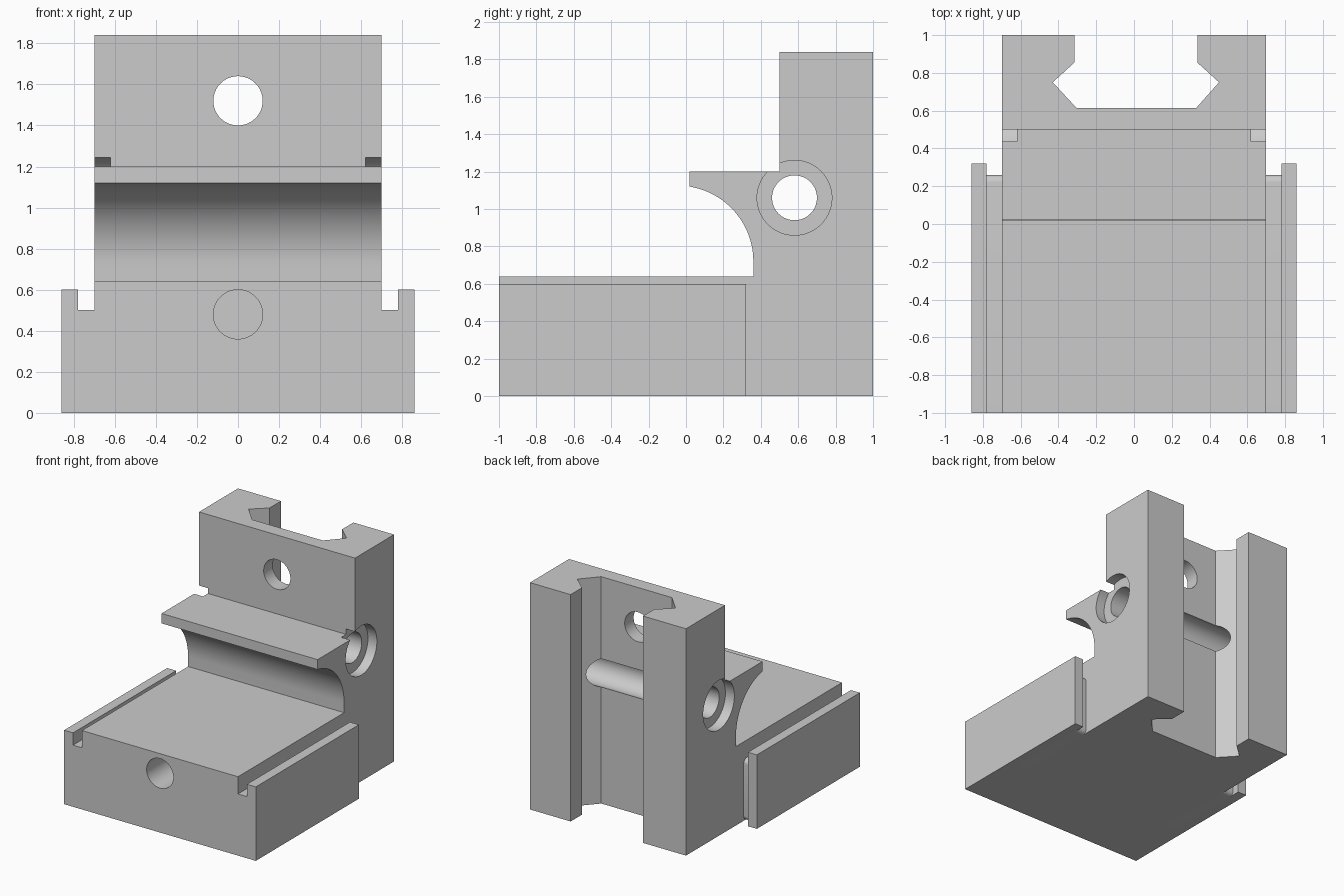
import bpy, bmesh, math
from math import sin, cos, pi

cube = bpy.data.objects.get("Cube")
if cube:
    bpy.data.objects.remove(cube, do_unlink=True)

grey = bpy.data.materials.new("plain_grey")
grey.use_nodes = True
grey.diffuse_color = (0.6, 0.6, 0.6, 1)
grey.node_tree.nodes["Principled BSDF"].inputs["Base Color"].default_value = (0.6, 0.6, 0.6, 1)


def arc(cx, cy, r, start, end, n):
    """Points along an arc, angles in degrees."""
    angles = [math.radians(start + (end - start) * i / n) for i in range(n + 1)]
    return [(cx + r * cos(a), cy + r * sin(a)) for a in angles]


def prism(name, outline, axis, low, high):
    """Extrude a closed outline along an axis; the outline uses the other two axes in order."""
    def place(p, d):
        co = list(p)
        co.insert("xyz".index(axis), d)
        return co
    bm = bmesh.new()
    face = bm.faces.new([bm.verts.new(place(p, low)) for p in outline])
    grown = bmesh.ops.extrude_face_region(bm, geom=[face])["geom"]
    offset = place((0, 0), high - low)
    bmesh.ops.translate(bm, vec=offset, verts=[v for v in grown if isinstance(v, bmesh.types.BMVert)])
    bmesh.ops.recalc_face_normals(bm, faces=bm.faces)
    mesh = bpy.data.meshes.new(name)
    bm.to_mesh(mesh)
    bm.free()
    mesh.materials.append(grey)
    obj = bpy.data.objects.new(name, mesh)
    bpy.context.collection.objects.link(obj)
    return obj


def combine(target, tool, operation):
    """Apply a boolean and discard the tool."""
    mod = target.modifiers.new(operation, 'BOOLEAN')
    mod.operation, mod.solver, mod.object = operation, 'EXACT', tool
    bpy.context.view_layer.objects.active = target
    bpy.ops.object.modifier_apply(modifier=mod.name)
    bpy.data.objects.remove(tool, do_unlink=True)


def drill(name, a, b, r, axis, low, high):
    combine(body, prism(name, arc(a, b, r, 0, 360, 64)[:-1], axis, low, high), 'DIFFERENCE')


# Main body: base, concave cove under a ledge, and upright back
side = [(-1, 0), (1, 0), (1, 1.84), (0.5, 1.84), (0.5, 1.2), (0.02, 1.2)]
side += arc(-0.045, 0.72, 0.405, 80.8, 0, 24) + [(0.36, 0.64), (-1, 0.64)]
body = prism("bracket_body", side, "x", -0.7, 0.7)

# Side rails joined to the base by lower webs with rounded rear corners
web = [(-1, 0)] + arc(0.22, 0.04, 0.04, -90, 0, 8) + arc(0.22, 0.46, 0.04, 0, 90, 8) + [(-1, 0.5)]
rail = [(-1, 0), (0.32, 0), (0.32, 0.6), (-1, 0.6)]
for s in (-1, 1):
    combine(body, prism("web", web, "x", *sorted((s * 0.68, s * 0.8))), 'UNION')
    combine(body, prism("rail", rail, "x", *sorted((s * 0.78, s * 0.86))), 'UNION')

# Undercut slot down the back
slot = [(-0.315, 1.1), (-0.315, 0.855), (-0.43, 0.75), (-0.305, 0.615),
        (0.33, 0.615), (0.45, 0.75), (0.335, 0.855), (0.335, 1.1)]
combine(body, prism("back_slot", slot, "z", -0.1, 2), 'DIFFERENCE')

# Cross hole with a counterbore on each side
drill("cross_hole", 0.58, 1.06, 0.12, "x", -1, 1)
for s in (-1, 1):
    drill("counterbore", 0.58, 1.06, 0.2, "x", *sorted((s * 0.62, s * 0.75)))

# Upper through hole and lower blind hole
drill("upper_hole", 0, 1.52, 0.12, "y", 0.4, 0.75)
drill("front_hole", 0, 0.48, 0.12, "y", -1.1, -0.3)

bpy.ops.object.select_all(action='DESELECT')
body.select_set(True)
bpy.context.view_layer.objects.active = body
bpy.ops.object.shade_smooth_by_angle(angle=math.radians(25))
